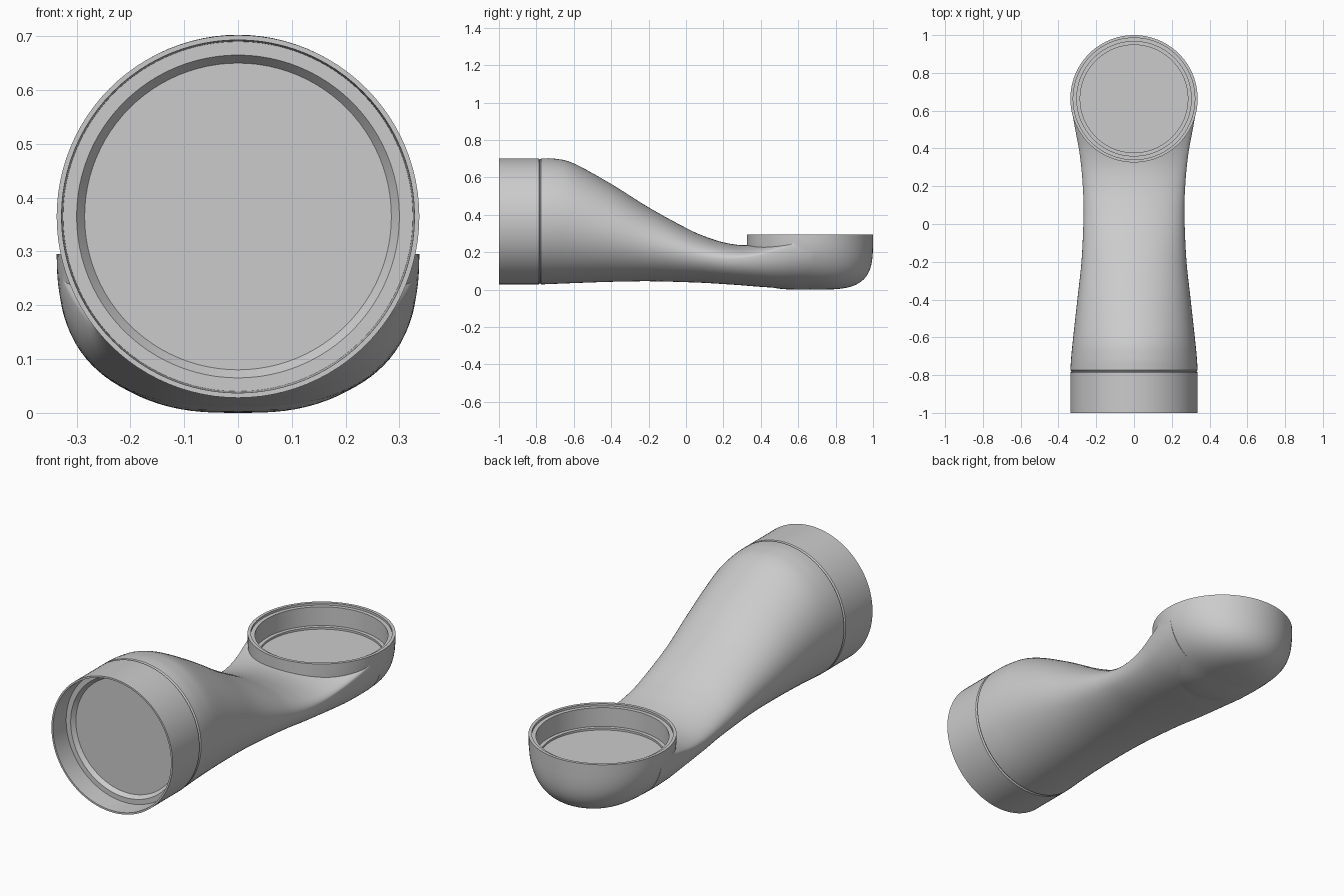
import bpy, bmesh, math
from mathutils import Matrix, Vector

if "Cube" in bpy.data.objects:
    bpy.data.objects.remove(bpy.data.objects["Cube"])

GREY = (0.6, 0.6, 0.6, 1)
grey = bpy.data.materials.new("plain grey")
grey.use_nodes = True
grey.diffuse_color = GREY
grey.node_tree.nodes["Principled BSDF"].inputs["Base Color"].default_value = GREY

R = 0.337          # outer radius of both openings
CUP_Y = 0.663      # cup axis
RIM_Z = 0.295      # cup rim height
FRONT_Z = 0.365    # front opening axis
SIDES = 96


def loft(name, rings):
    """Skin a list of rings; a ring of one point closes to a pole."""
    bm = bmesh.new()
    rows = [[bm.verts.new(p) for p in ring] for ring in rings]
    for a, b in zip(rows, rows[1:]):
        n = max(len(a), len(b))
        for i in range(n):
            j = (i + 1) % n
            quad = [a[i % len(a)], a[j % len(a)], b[j % len(b)], b[i % len(b)]]
            bm.faces.new(list(dict.fromkeys(quad)))
    for end in (rows[0], rows[-1]):
        if len(end) > 1:
            bm.faces.new(end)
    bmesh.ops.recalc_face_normals(bm, faces=bm.faces)
    mesh = bpy.data.meshes.new(name)
    bm.to_mesh(mesh)
    bm.free()
    mesh.materials.append(grey)
    ob = bpy.data.objects.new(name, mesh)
    bpy.context.collection.objects.link(ob)
    return ob


def lathe(name, profile, matrix):
    """Spin (radius, height) points about local z."""
    rings = []
    for r, h in profile:
        count = SIDES if r > 0 else 1
        angles = [math.tau * i / SIDES for i in range(count)]
        rings.append([matrix @ Vector((r * math.cos(a), r * math.sin(a), h)) for a in angles])
    return loft(name, rings)


def power(v, n):
    return math.copysign(abs(v) ** (2 / n), v)


def smooth_path(points, steps):
    """Catmull-Rom through tuples of any length."""
    pts = [points[0]] + points + [points[-1]]
    out = []
    for a, b, c, d in zip(pts, pts[1:], pts[2:], pts[3:]):
        for s in range(steps):
            t = s / steps
            out.append([q + 0.5 * t * (r - p + t * (2*p - 5*q + 4*r - s4 + t * (3*(q - r) + s4 - p)))
                        for p, q, r, s4 in zip(a, b, c, d)])
    return out + [list(points[-1])]


def smooth(ob):
    bpy.ops.object.select_all(action='DESELECT')
    ob.select_set(True)
    bpy.context.view_layer.objects.active = ob
    bpy.ops.object.shade_smooth_by_angle(angle=math.radians(32))


# Body: y, bottom, widest height, top, half width, lower fullness
stations = [
    (-.774, .028, .365, .702, .337, 2),
    (-.7, .031, .365, .7, .332, 2),
    (-.6, .035, .355, .675, .322, 2),
    (-.4, .042, .305, .565, .3, 2),
    (-.2, .045, .245, .44, .278, 2),
    (0, .04, .195, .33, .268, 2),
    (.1, .036, .175, .285, .267, 2),
    (.2, .03, .165, .253, .271, 2.1),
    (.3, .023, .168, .238, .279, 2.2),
    (.4, .015, .185, .245, .292, 2.3),
    (.5, .009, .215, .268, .311, 2.4),
    (.6, .005, .25, .286, .328, 2.4),
    (.67, .004, .27, .288, .334, 2.4),
]
rings = []
for y, low, mid, top, w, full in smooth_path(stations, 5):
    ring = []
    for i in range(SIDES):
        a = math.tau * i / SIDES
        up = math.sin(a) > 0
        n = 2 if up else full
        h = top - mid if up else mid - low
        ring.append((w * power(math.cos(a), n), y, mid + h * power(math.sin(a), n)))
    rings.append(ring)
# small seam lip where the body meets the collar
lip = [(x * .982, -.781, FRONT_Z + (z - FRONT_Z) * .982) for x, y, z in rings[0]]
body = loft("body", [lip] + rings)

# Rounded cup, flatter underneath along its length
cup_rings = [[(0, CUP_Y, 0)]]
for k in range(1, 25):
    t = math.pi / 2 * k / 24
    ring = []
    for i in range(SIDES):
        a = math.tau * i / SIDES
        n = 2.4 + 1.4 * math.sin(a) ** 2
        r = R * power(math.sin(t), n)
        z = RIM_Z * (1 - power(math.cos(t), n))
        ring.append((r * math.cos(a), CUP_Y + r * math.sin(a), z))
    cup_rings.append(ring)
cup = loft("cup", cup_rings)

# Stepped hollow of the cup
hollow = lathe("cup_hollow_cutter",
               [(0, .18), (.285, .18), (.285, .19), (.303, .19), (.303, .284),
                (.322, .284), (.322, .4), (0, .4)],
               Matrix.Translation((0, CUP_Y, 0)))

for other, mode in ((cup, 'UNION'), (hollow, 'DIFFERENCE')):
    mod = body.modifiers.new(mode.lower(), 'BOOLEAN')
    mod.operation, mod.solver, mod.object = mode, 'EXACT', other
    other.hide_render = True
bpy.context.view_layer.update()
joined = bpy.data.meshes.new_from_object(body.evaluated_get(bpy.context.evaluated_depsgraph_get()))
body.modifiers.clear()
body.data = joined
for helper in (cup, hollow):
    bpy.data.objects.remove(helper)
smooth(body)

# Front collar with recessed disc; local z runs towards the back
collar = lathe("front_collar",
               [(0, -.88), (.285, -.88), (.3, -.9), (.325, -.9), (.328, -1), (R, -1),
                (R, -.787), (.331, -.781), (0, -.781)],
               Matrix.Translation((0, 0, FRONT_Z)) @ Matrix.Rotation(-math.pi / 2, 4, 'X'))
smooth(collar)
